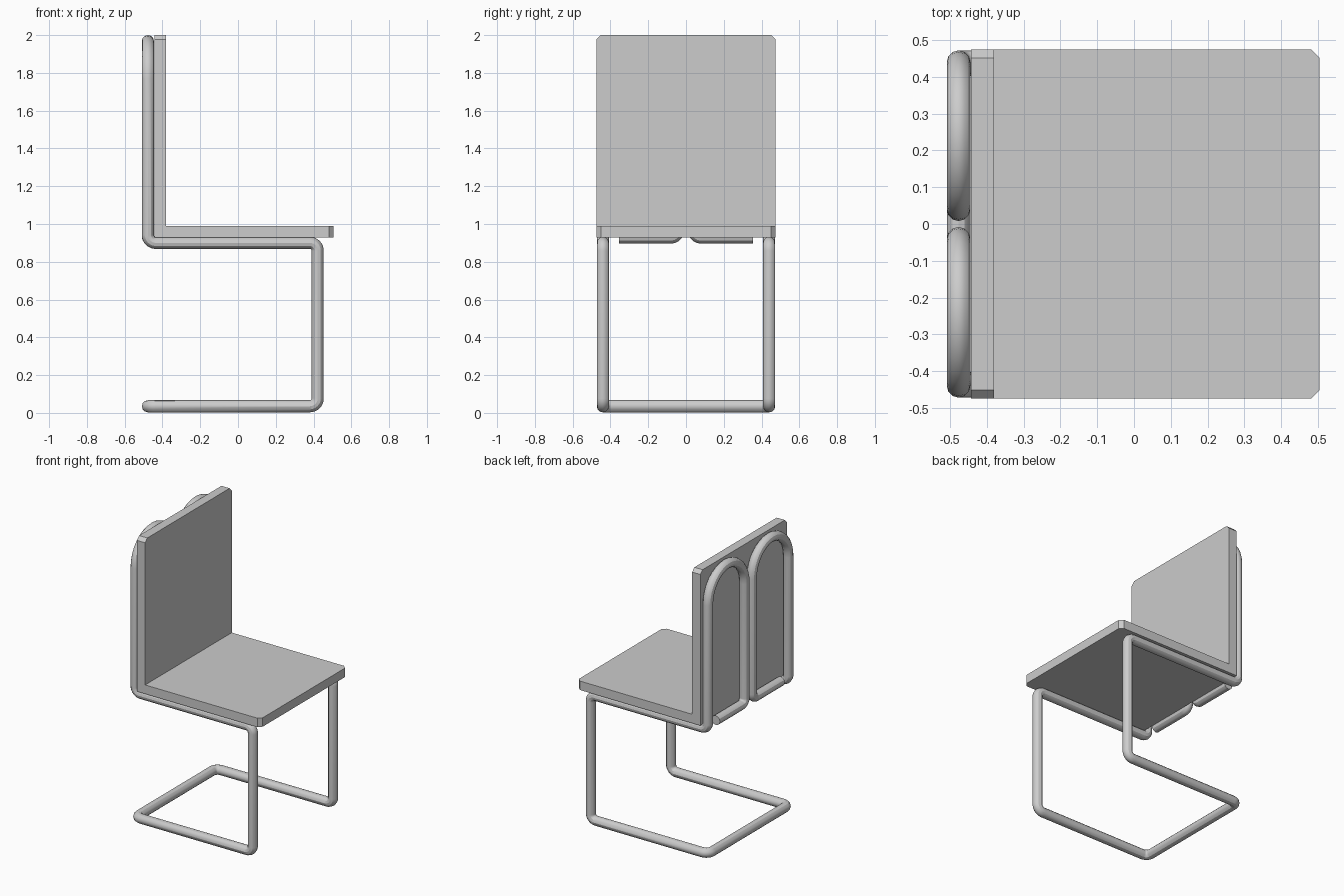
import bpy
import bmesh
from math import tan
from mathutils import Vector

cube = bpy.data.objects.get("Cube")
if cube:
    bpy.data.objects.remove(cube, do_unlink=True)


def make_material(name, colour):
    mat = bpy.data.materials.new(name)
    mat.use_nodes = True
    mat.diffuse_color = colour
    mat.node_tree.nodes["Principled BSDF"].inputs["Base Color"].default_value = colour
    return mat


grey = make_material("light grey", (0.604, 0.604, 0.604, 1))


def fillet(corners, steps=8):
    """Round each (point, radius) right-angled corner of an open path."""
    pts = [Vector(c[0]) for c in corners]
    path = [pts[0]]
    for i in range(1, len(pts) - 1):
        p, r = pts[i], corners[i][1]
        a, b = (pts[i - 1] - p).normalized(), (pts[i + 1] - p).normalized()
        reach = r / tan(a.angle(b) / 2)
        centre = p + (a + b) * reach
        for k in range(steps + 1):
            # unit direction from the bend centre, swung from -b to -a
            q = centre + (-b).slerp(-a, k / steps).normalized() * r
            if (q - path[-1]).length > 0.001:
                path.append(q)
    path.append(pts[-1])
    return path


def tube(name, path, radius):
    curve = bpy.data.curves.new(name, "CURVE")
    curve.dimensions = "3D"
    curve.bevel_depth = radius
    curve.bevel_resolution = 4
    curve.use_fill_caps = True
    spline = curve.splines.new("POLY")
    spline.points.add(len(path) - 1)
    for point, co in zip(spline.points, path):
        point.co = (*co, 1)
    ob = bpy.data.objects.new(name, curve)
    bpy.context.collection.objects.link(ob)
    bpy.ops.object.select_all(action="DESELECT")
    ob.select_set(True)
    bpy.context.view_layer.objects.active = ob
    bpy.ops.object.convert(target="MESH")
    ob = bpy.context.object
    ob.data.materials.clear()
    ob.data.materials.append(grey)
    bpy.ops.object.shade_smooth_by_angle()


# Seat and backrest: one L profile extruded across the width
half_width, back, top, front = 0.475, -0.443, 2.0, 0.505
profile = [(back, 0.928), (front, 0.928), (front, 0.99),
           (-0.38, 0.99), (-0.38, top), (back, top)]
bm = bmesh.new()
face = bm.faces.new([bm.verts.new((x, -half_width, z)) for x, z in profile])
extruded = bmesh.ops.extrude_face_region(bm, geom=[face])["geom"]
bmesh.ops.translate(bm, vec=(0, half_width * 2, 0),
                    verts=[v for v in extruded if isinstance(v, bmesh.types.BMVert)])
bmesh.ops.recalc_face_normals(bm, faces=bm.faces)

# Cut corners at the front of the seat and the top of the backrest
tips = [e for e in bm.edges
        if abs(e.verts[0].co.y - e.verts[1].co.y) < 0.001
        and (all(v.co.x > front - 0.001 for v in e.verts)
             or all(v.co.z > top - 0.001 for v in e.verts))]
bmesh.ops.bevel(bm, geom=tips, offset=0.024, segments=1, affect="EDGES")
mesh = bpy.data.meshes.new("seat_and_backrest")
bm.to_mesh(mesh)
bm.free()
mesh.materials.append(grey)
bpy.context.collection.objects.link(bpy.data.objects.new("seat_and_backrest", mesh))

# Bent tube frame: back arch, seat rail, front leg and floor runner per side
outer, inner, rear, leg = 0.44, 0.04, -0.477, 0.422
rail, floor, arch_top, bend = 0.9, 0.035, 1.968, 0.042
side = [
    ((rear, 0.355, 0.928), 0),
    ((rear, inner, 0.928), bend),
    ((rear, inner, arch_top), 0.2),
    ((rear, outer, arch_top), 0.2),
    ((rear, outer, rail), bend),
    ((leg, outer, rail), bend),
    ((leg, outer, floor), bend),
    ((rear, outer, floor), bend),
]
mirrored = [((x, -y, z), r) for (x, y, z), r in reversed(side)]
tube("tube_frame", fillet(side + mirrored), 0.032)
